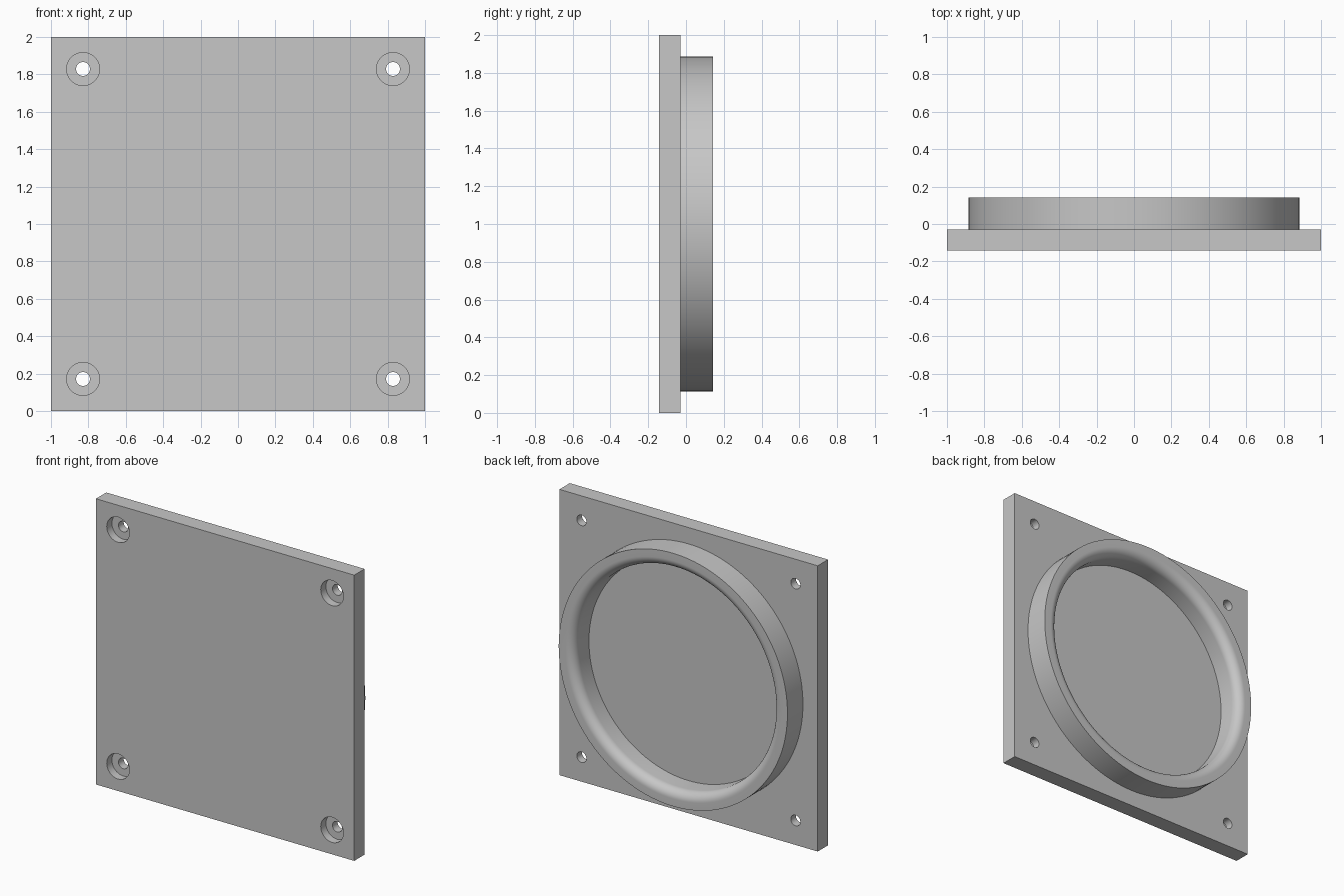
import bpy, bmesh, math
from mathutils import Matrix

if "Cube" in bpy.data.objects:
    bpy.data.objects.remove(bpy.data.objects["Cube"], do_unlink=True)

U = 2 / 35                      # one design unit of the 35-unit square plate
FRONT, FACE, BACK = -2.5 * U, -0.5 * U, 2.5 * U
CENTRE = 1.0
HOLE_OFFSET = 14.5 * U

grey = bpy.data.materials.new("plain_grey")
grey.use_nodes = True
grey.diffuse_color = (0.57, 0.57, 0.57, 1)
grey.node_tree.nodes["Principled BSDF"].inputs["Base Color"].default_value = grey.diffuse_color


def make_object(name, bm):
    bmesh.ops.recalc_face_normals(bm, faces=bm.faces)
    mesh = bpy.data.meshes.new(name)
    bm.to_mesh(mesh)
    bm.free()
    mesh.materials.append(grey)
    obj = bpy.data.objects.new(name, mesh)
    bpy.context.collection.objects.link(obj)
    return obj


def smooth(obj):
    bpy.ops.object.select_all(action="DESELECT")
    obj.select_set(True)
    bpy.context.view_layer.objects.active = obj
    bpy.ops.object.shade_smooth_by_angle(angle=math.radians(30))


def lathe(name, profile, steps):
    """Spin a closed (radius, y) profile about the y axis."""
    bm = bmesh.new()
    verts = [bm.verts.new((r, y, 0)) for r, y in profile]
    edges = [bm.edges.new((v, verts[i - 1])) for i, v in enumerate(verts)]
    bmesh.ops.spin(bm, geom=verts + edges, cent=(0, 0, 0), axis=(0, 1, 0),
                   angle=math.tau, steps=steps, use_merge=True)
    bmesh.ops.remove_doubles(bm, verts=bm.verts, dist=1e-5)
    bmesh.ops.translate(bm, verts=bm.verts, vec=(0, 0, CENTRE))
    return make_object(name, bm)


def hole_cutter(name, radius, y0, y1):
    """Four cylinders along y, one at each corner."""
    bm = bmesh.new()
    for sx in (-1, 1):
        for sz in (-1, 1):
            place = Matrix.Translation((sx * HOLE_OFFSET, (y0 + y1) / 2, CENTRE + sz * HOLE_OFFSET))
            bmesh.ops.create_cone(bm, cap_ends=True, segments=40, radius1=radius, radius2=radius,
                                  depth=y1 - y0, matrix=place @ Matrix.Rotation(math.pi / 2, 4, "X"))
    cutter = make_object(name, bm)
    cutter.hide_render = True
    return cutter


# Square plate
bm = bmesh.new()
bmesh.ops.create_cube(bm, size=1, matrix=Matrix.Translation((0, (FRONT + FACE) / 2, CENTRE))
                      @ Matrix.Diagonal((2, FACE - FRONT, 2, 1)))
plate = make_object("plate", bm)

# Counterbored screw holes
cutters = [hole_cutter("counterbore_cutter", 0.088, FRONT - 0.1, FRONT + U),
           hole_cutter("screw_hole_cutter", 0.037, FRONT - 0.1, FACE + 0.1)]
for cutter in cutters:
    cut = plate.modifiers.new(cutter.name, "BOOLEAN")
    cut.operation, cut.solver, cut.object = "DIFFERENCE", "EXACT", cutter
bpy.context.view_layer.objects.active = plate
for cutter in cutters:
    bpy.ops.object.modifier_apply(modifier=cutter.name)
    bpy.data.objects.remove(cutter, do_unlink=True)
smooth(plate)

# Raised ring with a rounded inner lip
OUTER, INNER, FILLET = 15.5 * U, 13.5 * U, 1.1 * U
profile = [(OUTER, FACE - 0.01), (OUTER, BACK)]
for i in range(13):
    a = math.pi / 2 * (1 - i / 12)
    profile.append((INNER + FILLET * (1 - math.cos(a)), BACK - FILLET * (1 - math.sin(a))))
profile.append((INNER, FACE - 0.01))
smooth(lathe("ring", profile, 128))
